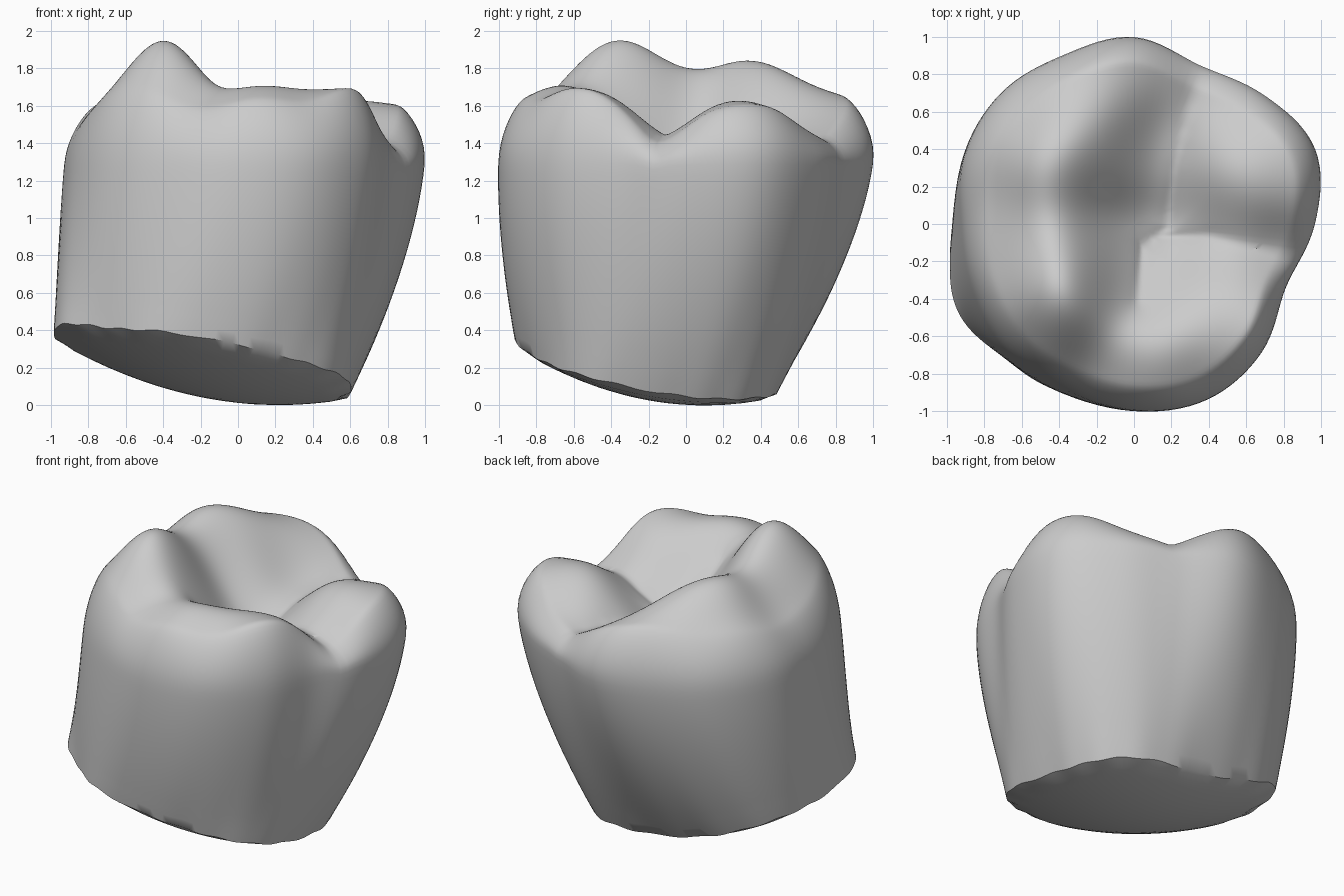
import bpy, bmesh, math
from mathutils import Vector
from mathutils.geometry import intersect_point_line, interpolate_bezier

if "Cube" in bpy.data.objects:
    bpy.data.objects.remove(bpy.data.objects["Cube"], do_unlink=True)

SEGMENTS, TOP_RINGS, SHOULDER_RINGS, WALL_RINGS, BASE_RINGS = 128, 40, 10, 18, 10
CREST = 0.86      # biting surface outline as a share of the widest outline
SIGMA = 0.18      # blending distance between landmarks

# Widest outline of the crown: radius at equal angles, counter-clockwise from +x
OUTLINE = [0.97, 1.05, 0.98, 0.92, 1.0, 0.98, 1.0, 0.98,
           0.92, 0.93, 0.96, 0.96, 1.0, 1.02, 0.97, 0.88]

# Landmarks of the biting surface (x, y, z)
TALL_CUSP = [(-.42, -.42, 1.96), (-.6, -.4, 1.79), (-.3, -.2, 1.84), (-.2, -.4, 1.78),
             (-.42, -.58, 1.85), (-.2, -.62, 1.71), (-.58, -.6, 1.64), (-.76, -.32, 1.6),
             (-.31, -.76, 1.61), (-.08, -.26, 1.59), (-.6, -.15, 1.75)]
BACK_RIDGE = [(-.47, 0, 1.8), (-.45, .35, 1.85), (-.25, .6, 1.75), (-.12, .78, 1.66),
              (.06, .83, 1.57), (-.32, .78, 1.65), (-.6, .6, 1.63), (-.78, .33, 1.59),
              (-.78, 0, 1.57), (-.28, .28, 1.74), (-.06, .25, 1.54), (0, .55, 1.56)]
SIDE_LOBE = [(.7, .32, 1.63), (.83, .34, 1.6), (.58, .58, 1.5), (.83, .08, 1.55),
             (.4, .38, 1.54), (.5, .11, 1.54)]
FRONT_CUSP = [(.52, -.58, 1.69), (.2, -.68, 1.71), (0, -.72, 1.71), (0, -.86, 1.61),
              (.34, -.82, 1.61), (.62, -.54, 1.69), (.68, -.36, 1.61), (.38, -.35, 1.6),
              (.15, -.42, 1.6)]
VALLEYS = [(.33, .73, 1.45), (.2, .45, 1.41), (.2, .15, 1.36), (.06, -.1, 1.37),
           (.02, -.34, 1.51), (.4, -.08, 1.42), (.79, -.19, 1.42), (-.15, -.02, 1.52)]
LANDMARKS = TALL_CUSP + BACK_RIDGE + SIDE_LOBE + FRONT_CUSP + VALLEYS

# Narrow fissures running along the valleys
FISSURES = [[(.33, .74), (.22, .3), (.18, -.02), (.04, -.12), (.02, -.42)],
            [(.12, -.07), (.4, -.06), (.8, -.17)]]


def blend(x, y, values):
    total = weight_sum = 0.0
    for (px, py, _), value in zip(LANDMARKS, values):
        weight = math.exp(-((x - px) ** 2 + (y - py) ** 2) / (2 * SIGMA ** 2)) + 1e-9
        total += weight * value
        weight_sum += weight
    return total / weight_sum


# Sharpen the blend until it passes close to every landmark
heights = [p[2] for p in LANDMARKS]
for _ in range(12):
    misses = [p[2] - blend(p[0], p[1], heights) for p in LANDMARKS]
    heights = [h + 0.6 * miss for h, miss in zip(heights, misses)]


def fissure_distance(x, y):
    point, nearest = Vector((x, y, 0)), 9.0
    for path in FISSURES:
        for a, b in zip(path, path[1:]):
            a, b = Vector((*a, 0)), Vector((*b, 0))
            _, t = intersect_point_line(point, a, b)
            nearest = min(nearest, (point - a.lerp(b, max(0, min(1, t)))).length)
    return nearest


def top_height(x, y):
    return blend(x, y, heights) - 0.04 * math.exp(-fissure_distance(x, y) / 0.05)


def outline_radius(angle):
    position = angle / math.tau * len(OUTLINE)
    i, t = int(position), position % 1
    a, b, c, d = (OUTLINE[(i + k) % len(OUTLINE)] for k in (-1, 0, 1, 2))
    return b + t / 2 * (c - a + t * (2 * a - 5 * b + 4 * c - d + t * (3 * (b - c) + d - a)))


def base_height(x, y):
    return 0.24 * (x - 0.22) ** 2 + 0.3 * (y - 0.1) ** 2


# Rounded-square base outline, fuller towards the back
def base_point(angle, scale=1.0):
    c, s, diagonal = math.cos(angle), math.sin(angle), math.sin(2 * angle)
    power = 2 / 2.4
    scale *= 1 + diagonal ** 2 * (0.01 + 0.1 * s + 0.02 * c - 0.02 * diagonal)
    x = -0.19 + scale * 0.795 * math.copysign(abs(c) ** power, c)
    y = -0.215 + scale * 0.7 * math.copysign(abs(s) ** power, s)
    return Vector((x, y, base_height(x, y)))


# Every column runs from the pit, over the shoulder, down the wall, under the base
def column(angle):
    direction = Vector((math.cos(angle), math.sin(angle), 0))
    wide = direction * outline_radius(angle)
    points = []
    for i in range(1, TOP_RINGS + 1):
        p = wide * (CREST * i / TOP_RINGS)
        p.z = top_height(p.x, p.y)
        points.append(p)
    crest = points[-1]
    wide.z = min(1.29, crest.z - 0.14)
    rim = base_point(angle)
    rim.z += 0.01 * (1 + math.sin(7 * angle) * math.sin(12 * angle))
    # The wall leans with the line from rim to crest where it is widest
    lean = (crest - rim) / (crest.z - rim.z) * 0.6
    lean.z = 1
    over = crest + (crest - points[-3])
    points += interpolate_bezier(crest, over, wide + lean * 0.5 * (crest.z - wide.z),
                                 wide, SHOULDER_RINGS + 1)[1:]
    drop = wide.z - rim.z
    points += interpolate_bezier(wide, wide - lean * 0.3 * drop,
                                 rim.lerp(wide - lean * 0.45 * drop, 0.6),
                                 rim, WALL_RINGS + 1)[1:]
    for i in range(1, BASE_RINGS):
        points.append(base_point(angle, 1 - i / BASE_RINGS))
    return points


bm = bmesh.new()
columns = [[bm.verts.new(p) for p in column(math.tau * k / SEGMENTS)] for k in range(SEGMENTS)]
pit = bm.verts.new((0, 0, top_height(0, 0)))
under = bm.verts.new(base_point(0, 0))
for k, left in enumerate(columns):
    right = columns[(k + 1) % SEGMENTS]
    bm.faces.new((pit, left[0], right[0]))
    bm.faces.new((under, right[-1], left[-1]))
    for i in range(len(left) - 1):
        bm.faces.new((left[i], left[i + 1], right[i + 1], right[i]))
bmesh.ops.recalc_face_normals(bm, faces=bm.faces)

# Soften the surface a little, leaving the cut base and its rim crisp
soft = [v for c in columns for v in c[:TOP_RINGS + SHOULDER_RINGS + WALL_RINGS - 2]]
for _ in range(3):
    bmesh.ops.smooth_vert(bm, verts=soft, factor=0.4,
                          use_axis_x=True, use_axis_y=True, use_axis_z=True)

mesh = bpy.data.meshes.new("molar_crown")
bm.to_mesh(mesh)
bm.free()
crown = bpy.data.objects.new("molar_crown", mesh)
bpy.context.collection.objects.link(crown)

# Plain grey enamel
enamel = bpy.data.materials.new("light_grey")
enamel.use_nodes = True
grey = (0.6, 0.6, 0.6, 1)
enamel.diffuse_color = grey
enamel.node_tree.nodes["Principled BSDF"].inputs["Base Color"].default_value = grey
mesh.materials.append(enamel)

bpy.ops.object.select_all(action="DESELECT")
crown.select_set(True)
bpy.context.view_layer.objects.active = crown
bpy.ops.object.shade_smooth_by_angle(angle=math.radians(40))
